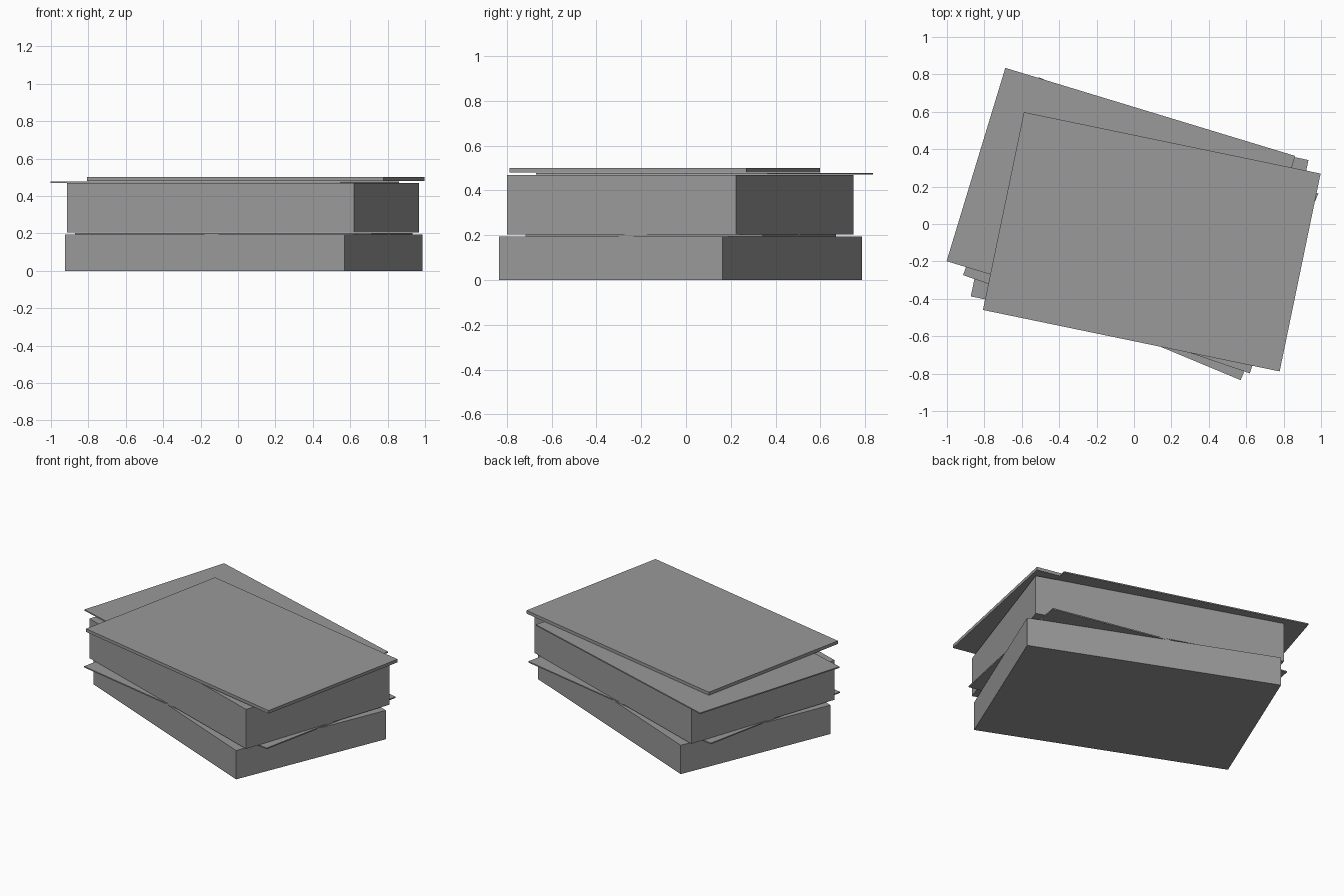
import bpy
import math

cube = bpy.data.objects.get("Cube")
if cube:
    bpy.data.objects.remove(cube, do_unlink=True)

# Single flat grey for the whole stack
GREY = (0.32, 0.32, 0.32, 1.0)
grey = bpy.data.materials.new("mid grey")
grey.use_nodes = True
grey.diffuse_color = GREY
grey.node_tree.nodes["Principled BSDF"].inputs["Base Color"].default_value = GREY

LENGTH, DEPTH = 1.62, 1.08


def slab(name, x, y, bottom, top, turn):
    """Rectangular slab lying flat, turned about z by some degrees."""
    bpy.ops.mesh.primitive_cube_add(
        size=1, location=(x, y, (bottom + top) / 2),
        rotation=(0, 0, math.radians(turn)))
    ob = bpy.context.object
    ob.name = name
    ob.scale = (LENGTH, DEPTH, top - bottom)
    bpy.ops.object.transform_apply(location=False, rotation=False, scale=True)
    ob.data.materials.append(grey)
    return ob


# Thick blocks and thin sheets, stacked with a different twist each
slab("bottom_block", 0.03, -0.025, 0.0, 0.194, -22.6)
slab("middle_sheet", 0.03, -0.0225, 0.195, 0.203, -11.7)
slab("upper_block", 0.0275, -0.025, 0.204, 0.469, -18.9)
slab("upper_sheet", -0.07, 0.0825, 0.470, 0.478, -16.9)
slab("top_cover", 0.095, -0.095, 0.479, 0.50, -11.7)
